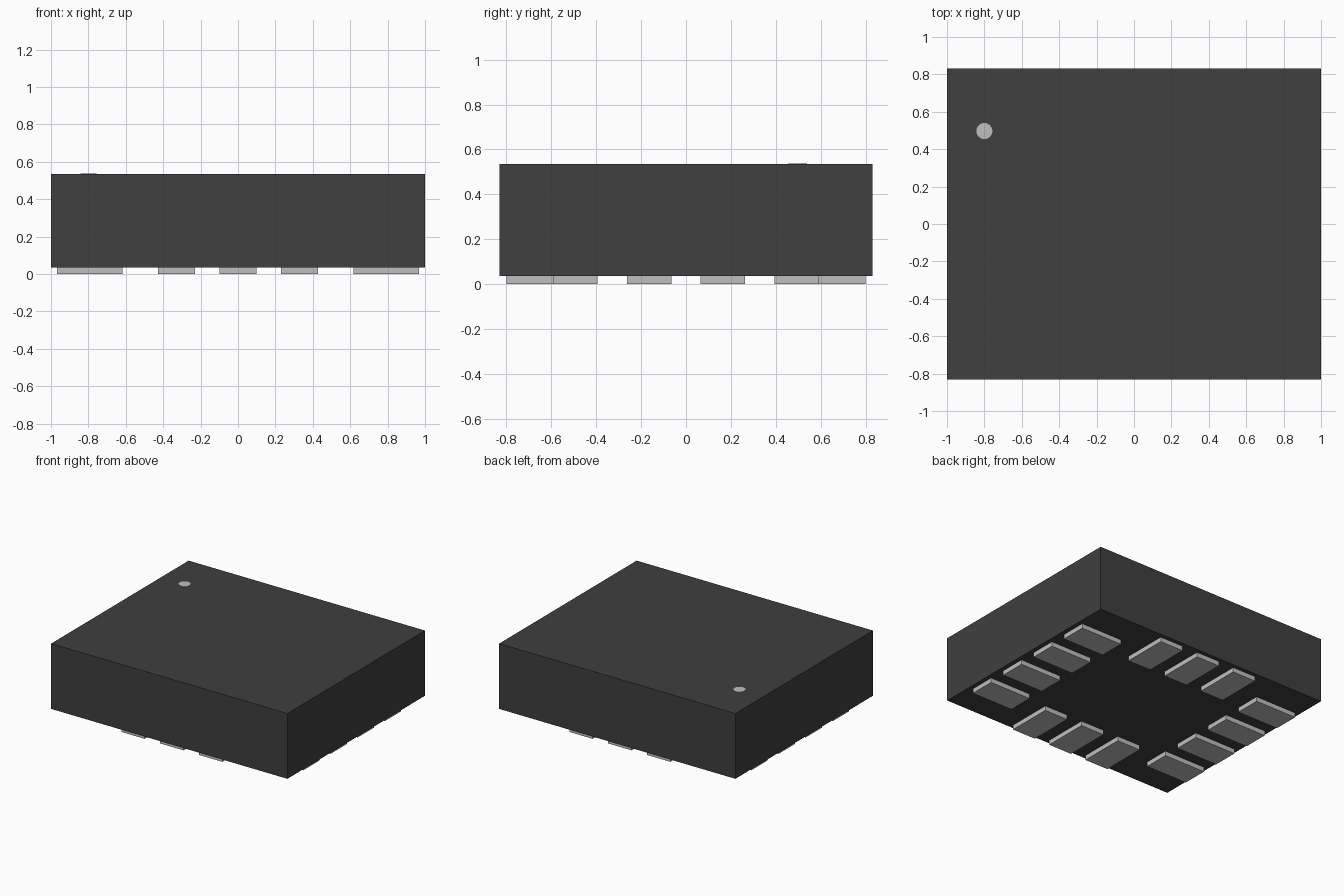
import bpy

cube = bpy.data.objects.get("Cube")
if cube:
    bpy.data.objects.remove(cube, do_unlink=True)


def make_material(name, value):
    mat = bpy.data.materials.new(name)
    mat.use_nodes = True
    colour = (value, value, value, 1.0)
    mat.diffuse_color = colour
    mat.node_tree.nodes["Principled BSDF"].inputs["Base Color"].default_value = colour
    return mat


charcoal = make_material("charcoal", 0.05)
silver = make_material("silver", 0.52)


def box(name, centre, size, mat):
    bpy.ops.mesh.primitive_cube_add(size=1, location=centre)
    obj = bpy.context.object
    obj.name = name
    obj.scale = size
    bpy.ops.object.transform_apply(location=False, rotation=False, scale=True)
    obj.data.materials.append(mat)
    return obj


# Package body
BASE, TOP = 0.035, 0.535
box("package_body", (0, 0, (BASE + TOP) / 2), (2, 1.662, TOP - BASE), charcoal)

# Contact pads: four along each side, three along front and back
PITCH, LENGTH, WIDTH = 0.329, 0.35, 0.198
for sign, side in ((1, "left"), (-1, "right")):
    for i in range(4):
        box(f"{side}_pad_{i + 1}", (sign * 0.792, (i - 1.5) * PITCH, BASE / 2),
            (LENGTH, WIDTH, BASE), silver)
for sign, side in ((-1, "front"), (1, "back")):
    for i in range(3):
        box(f"{side}_pad_{i + 1}", ((i - 1) * PITCH, sign * 0.625, BASE / 2),
            (WIDTH, LENGTH, BASE), silver)

# Orientation dot on the top face
bpy.ops.mesh.primitive_cylinder_add(vertices=24, radius=0.043, depth=0.004,
                                    location=(-0.8, 0.497, TOP + 0.001))
dot = bpy.context.object
dot.name = "orientation_dot"
dot.data.materials.append(silver)
bpy.ops.object.shade_smooth_by_angle()
